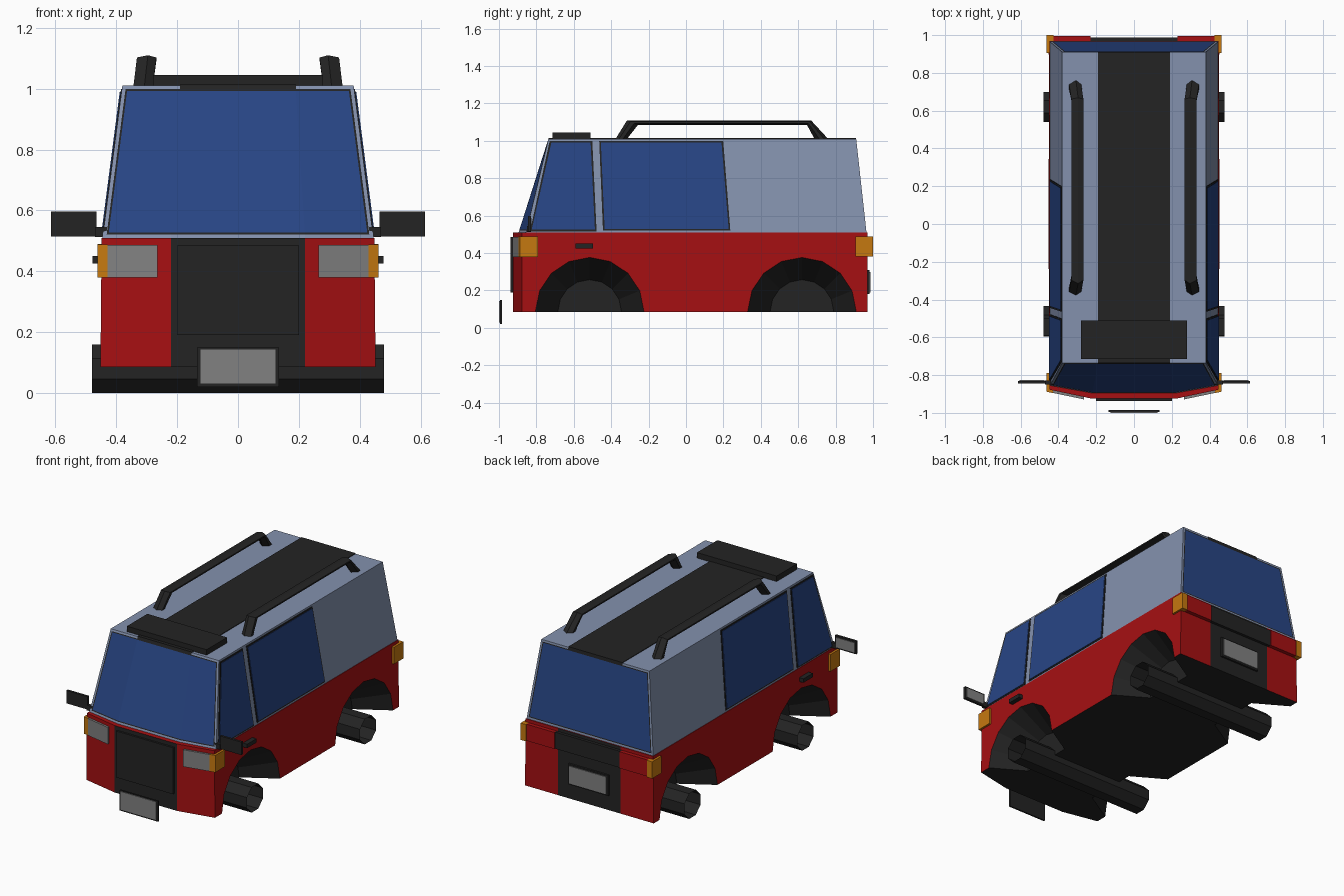
import bpy, bmesh, math
from mathutils import Matrix, Vector

if "Cube" in bpy.data.objects:
    bpy.data.objects.remove(bpy.data.objects["Cube"])


def material(name, *rgb):
    m = bpy.data.materials.new(name)
    m.diffuse_color = (*rgb, 1)
    m.use_nodes = True
    m.node_tree.nodes["Principled BSDF"].inputs["Base Color"].default_value = m.diffuse_color
    return m


RED = material("red paint", .38, .005, .006)
BLACK = material("black plastic", .017, .017, .017)
ROOF = material("blue grey paint", .23, .285, .42)
GLASS = material("blue glass", .021, .06, .235)
ORANGE = material("orange lamp", .56, .19, .005)
GREY = material("grey lens", .22, .22, .22)


def add(name, bm, *mats):
    bmesh.ops.recalc_face_normals(bm, faces=bm.faces)
    me = bpy.data.meshes.new(name)
    bm.to_mesh(me)
    bm.free()
    ob = bpy.data.objects.new(name, me)
    for m in mats:
        me.materials.append(m)
    bpy.context.collection.objects.link(ob)
    return ob


def loft(rings):
    """Closed solid bridging rings of equal point count."""
    bm = bmesh.new()
    vs = [[bm.verts.new(p) for p in r] for r in rings]
    n = len(rings[0])
    for a, b in zip(vs, vs[1:]):
        for i in range(n):
            j = (i + 1) % n
            bm.faces.new((a[i], a[j], b[j], b[i]))
    bm.faces.new(vs[0])
    bm.faces.new(vs[-1])
    bmesh.ops.recalc_face_normals(bm, faces=bm.faces)
    return bm


def prism(name, pts, offset, mat):
    o = Vector(offset)
    return add(name, loft([pts, [Vector(p) + o for p in pts]]), mat)


def box(name, x0, x1, y0, y1, z0, z1, mat):
    return prism(name, [(x0, y0, z0), (x1, y0, z0), (x1, y1, z0), (x0, y1, z0)],
                 (0, 0, z1 - z0), mat)


def plan(z, wx, cx, yb, yc, ys):
    """Outline with a bowed nose: back yb, nose centre yc, nose corners ys."""
    half = [(cx, yb), (wx, yb), (wx, ys), (cx, yc)]
    return [(x, y, z) for x, y in half] + [(-x, y, z) for x, y in reversed(half)]


# lower body with black floor and black centre panels front and back
bm = loft([plan(.085, .452, .22, .97, -.925, -.877), plan(.51, .448, .22, .97, -.925, -.877)])
for f in bm.faces:
    c = f.calc_center_median()
    if f.normal.z < -.9 or (abs(f.normal.y) > .9 and abs(c.x) < .1):
        f.material_index = 1
body = add("lower_body", bm, RED, BLACK)

# tapered wheel arches cut from the body
AXLES = (-.515, .62)
bm = bmesh.new()
for y in AXLES:
    for s in (-1, 1):
        bmesh.ops.create_cone(
            bm, cap_ends=True, segments=16, radius1=.17, radius2=.319, depth=.25,
            matrix=Matrix.Translation((s * .375, y, .088)) @ Matrix.Rotation(s * math.pi / 2, 4, 'Y'))
for f in bm.faces:
    f.material_index = 1
cutter = add("arch_cutter", bm, RED, BLACK)
cutter.hide_render = True
mod = body.modifiers.new("arches", 'BOOLEAN')
mod.operation, mod.solver, mod.object = 'DIFFERENCE', 'EXACT', cutter
bpy.context.view_layer.objects.active = body
bpy.ops.object.modifier_apply(modifier=mod.name)
bpy.data.objects.remove(cutter)

# open octagonal axle tubes
for name, y in zip(("front_axle", "rear_axle"), AXLES):
    bm = bmesh.new()
    bmesh.ops.create_cone(
        bm, cap_ends=False, segments=8, radius1=.0866, radius2=.0866, depth=.96,
        matrix=Matrix.Translation((0, y, .08)) @ Matrix.Rotation(math.pi / 2, 4, 'Y')
        @ Matrix.Rotation(math.pi / 8, 4, 'Z'))
    add(name, bm, BLACK)

# cabin, windscreen and rear window inset into it with a thin black seal
bm = loft([plan(.51, .445, .22, .965, -.895, -.855), plan(1.01, .38, .19, .91, -.735, -.735)])
for sign in (-1, 1):
    pane = [f for f in bm.faces if f.normal.y * sign > .5]
    for width, mat in ((.012, 0), (.006, 1)):
        ring = bmesh.ops.inset_region(bm, faces=pane, thickness=width,
                                      use_boundary=True, use_even_offset=True)["faces"]
        for f in ring:
            c = f.calc_center_median()
            f.material_index = 1 if abs(c.x) < .1 and c.z > .9 else mat
    for f in pane:
        f.material_index = 2
add("cabin", bm, ROOF, BLACK, GLASS)

# roof stripe and front roof visor
box("roof_stripe", -.19, .19, -.735, .91, 1.008, 1.014, BLACK)
box("roof_visor", -.28, .28, -.715, -.51, 1.01, 1.045, BLACK)

# grille, rear bar and number plates
box("grille", -.2, .2, -.937, -.92, .19, .485, BLACK)
box("rear_bar", -.23, .23, .96, .988, .385, .49, BLACK)
box("front_plate_holder", -.135, .135, -.995, -.985, .02, .15, BLACK)
box("front_plate", -.125, .125, -1.0, -.995, .03, .145, GREY)
box("rear_plate_holder", -.14, .14, .965, .982, .18, .31, BLACK)
box("rear_plate", -.13, .13, .982, .987, .19, .3, GREY)

# parts repeated on both sides
WINDOWS = {
    "front_side_window": [(-.825, .525), (-.72, .99), (-.51, .99), (-.487, .525)],
    "rear_side_window": [(-.455, .99), (.19, .99), (.228, .53), (-.435, .53)],
}
RAIL = [(-.38, 1.005, -.32, 1.005), (-.315, 1.11, -.257, 1.085),
        (.668, 1.11, .647, 1.085), (.765, 1.005, .69, 1.005)]
SECTION = [(-.032, .35), (-.032, .7), (-.004, 1), (.032, .7), (.032, .35), (0, 0)]

for s, side in ((-1, "left"), (1, "right")):
    # side windows with black seals
    for name, pts in WINDOWS.items():
        my = sum(p[0] for p in pts) / 4
        for label, grow, thick, mat in (("seal", .009, .003, BLACK), ("glass", 0, .006, GLASS)):
            ring = []
            for y, z in pts:
                y += math.copysign(grow, y - my)
                z += math.copysign(grow, z - .75)
                ring.append((s * (.445 - .13 * (z - .51)), y, z))
            prism(f"{side}_{name}_{label}", ring, (s * thick, 0, 0), mat)

    # roof rail with six sided section
    rings = []
    for k, (yo, zo, yi, zi) in enumerate(RAIL):
        cx = .312 if k in (0, 3) else .3
        rings.append([(s * (cx + dx), yi + (yo - yi) * t, zi + (zo - zi) * t) for dx, t in SECTION])
    add(f"{side}_roof_rail", loft(rings), BLACK)

    # wing mirror, arm and glass
    box(f"{side}_mirror", s * .465, s * .615, -.845, -.83, .515, .597, BLACK)
    box(f"{side}_mirror_arm", s * .43, s * .47, -.85, -.828, .512, .545, BLACK)
    box(f"{side}_mirror_glass", s * .475, s * .605, -.83, -.826, .525, .587, GREY)

    # door handle
    box(f"{side}_door_handle", s * .44, s * .478, -.59, -.497, .425, .45, BLACK)

    # headlight on the slanted nose and corner indicator
    prism(f"{side}_headlight", [(s * x, -.92 + (x - .22) * .209, z)
                                for x, z in ((.265, .38), (.428, .38), (.428, .487), (.265, .487))],
          (0, -.018, 0), GREY)
    prism(f"{side}_front_indicator", [(s * x, y, .38) for x, y in
                                      ((.428, -.895), (.462, -.888), (.462, -.79), (.428, -.79))],
          (0, 0, .108), ORANGE)

    # tail light and rear corner indicator
    box(f"{side}_tail_light", s * .23, s * .425, .96, .994, .385, .49, RED)
    box(f"{side}_rear_indicator", s * .425, s * .462, .905, 1.0, .383, .49, ORANGE)
